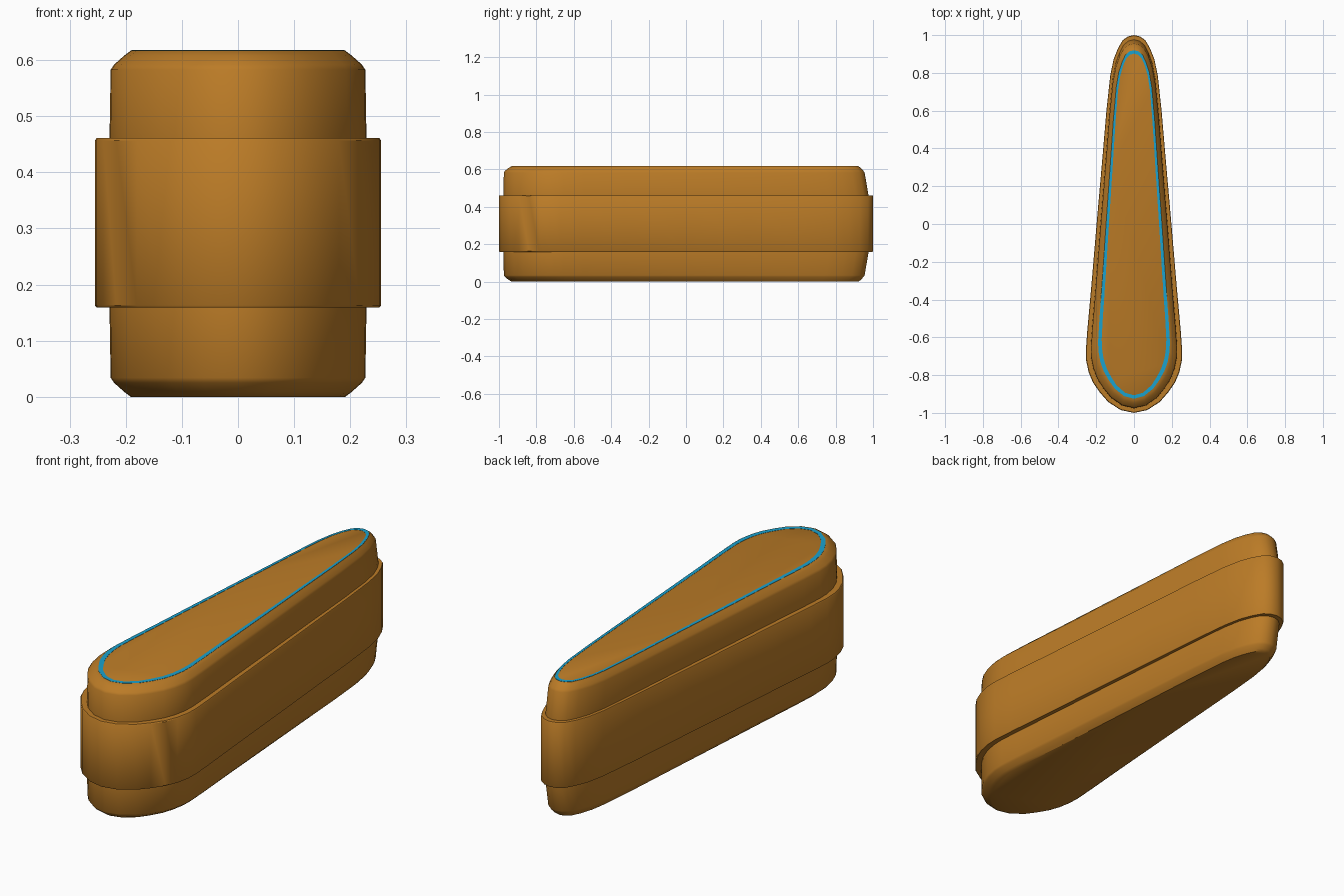
import bpy, bmesh, math

if "Cube" in bpy.data.objects:
    bpy.data.objects.remove(bpy.data.objects["Cube"])

# Right half of the teardrop outline, narrow tip (+y) to wide end (-y)
HALF = [(0, 1), (0.032, 0.993), (0.06, 0.973), (0.085, 0.93), (0.108, 0.872), (0.126, 0.785),
        (0.146, 0.60), (0.169, 0.33), (0.198, 0), (0.226, -0.33), (0.247, -0.56),
        (0.255, -0.67), (0.253, -0.725), (0.24, -0.785), (0.217, -0.84), (0.18, -0.893),
        (0.137, -0.942), (0.07, -0.985), (0, -1)]
OUTLINE = HALF + [(-x, y) for x, y in HALF[-2:0:-1]]


def material(name, rgb):
    m = bpy.data.materials.new(name)
    m.diffuse_color = (*rgb, 1)
    m.use_nodes = True
    m.node_tree.nodes["Principled BSDF"].inputs["Base Color"].default_value = m.diffuse_color
    return m


def loft(name, rings, mat, cap):
    """rings: (z, half width, +y reach, -y reach); closed into a loop unless capped."""
    bm = bmesh.new()
    loops = []
    for z, w, top, bottom in rings:
        loops.append([bm.verts.new((x * w / 0.255,
                                    (top - bottom) / 2 + y * (top + bottom) / 2, z))
                      for x, y in OUTLINE])
    pairs = list(zip(loops, loops[1:]))
    if cap:
        bm.faces.new(loops[0])
        bm.faces.new(loops[-1])
    else:
        pairs.append((loops[-1], loops[0]))
    n = len(OUTLINE)
    for a, b in pairs:
        for i in range(n):
            j = (i + 1) % n
            bm.faces.new((a[i], a[j], b[j], b[i]))
    bmesh.ops.recalc_face_normals(bm, faces=bm.faces)
    mesh = bpy.data.meshes.new(name)
    bm.to_mesh(mesh)
    bm.free()
    mesh.materials.append(mat)
    ob = bpy.data.objects.new(name, mesh)
    bpy.context.collection.objects.link(ob)
    bpy.ops.object.select_all(action='DESELECT')
    ob.select_set(True)
    bpy.context.view_layer.objects.active = ob
    bpy.ops.object.shade_smooth_by_angle(angle=math.radians(40))
    return ob


amber = material("amber", (0.5, 0.2, 0.02))
blue = material("blue", (0.01, 0.36, 0.62))
H = 0.617

# Inner body with rounded rims, mirrored top to bottom
upper = [(0.46, 0.229, 0.976, 0.976), (0.583, 0.227, 0.955, 0.974),
         (0.592, 0.221, 0.949, 0.968), (0.608, 0.203, 0.934, 0.948),
         (H, 0.191, 0.922, 0.932)]
lower = [(H - z, w, t, b) for z, w, t, b in reversed(upper)]
loft("body", lower + upper, amber, True)

# Wide band wrapped around the middle
loft("band", [(0.159, 0.225, 0.97, 0.97), (0.159, 0.252, 0.997, 0.997),
              (0.163, 0.255, 1, 1), (0.457, 0.255, 1, 1),
              (0.461, 0.252, 0.997, 0.997), (0.461, 0.225, 0.97, 0.97)], amber, False)

# Thin coloured line around the top face
loft("top_trim_line", [(H - 0.003, 0.19, 0.92, 0.925), (H + 0.001, 0.19, 0.92, 0.925),
                       (H + 0.001, 0.171, 0.902, 0.907), (H - 0.003, 0.171, 0.902, 0.907)],
     blue, False)
